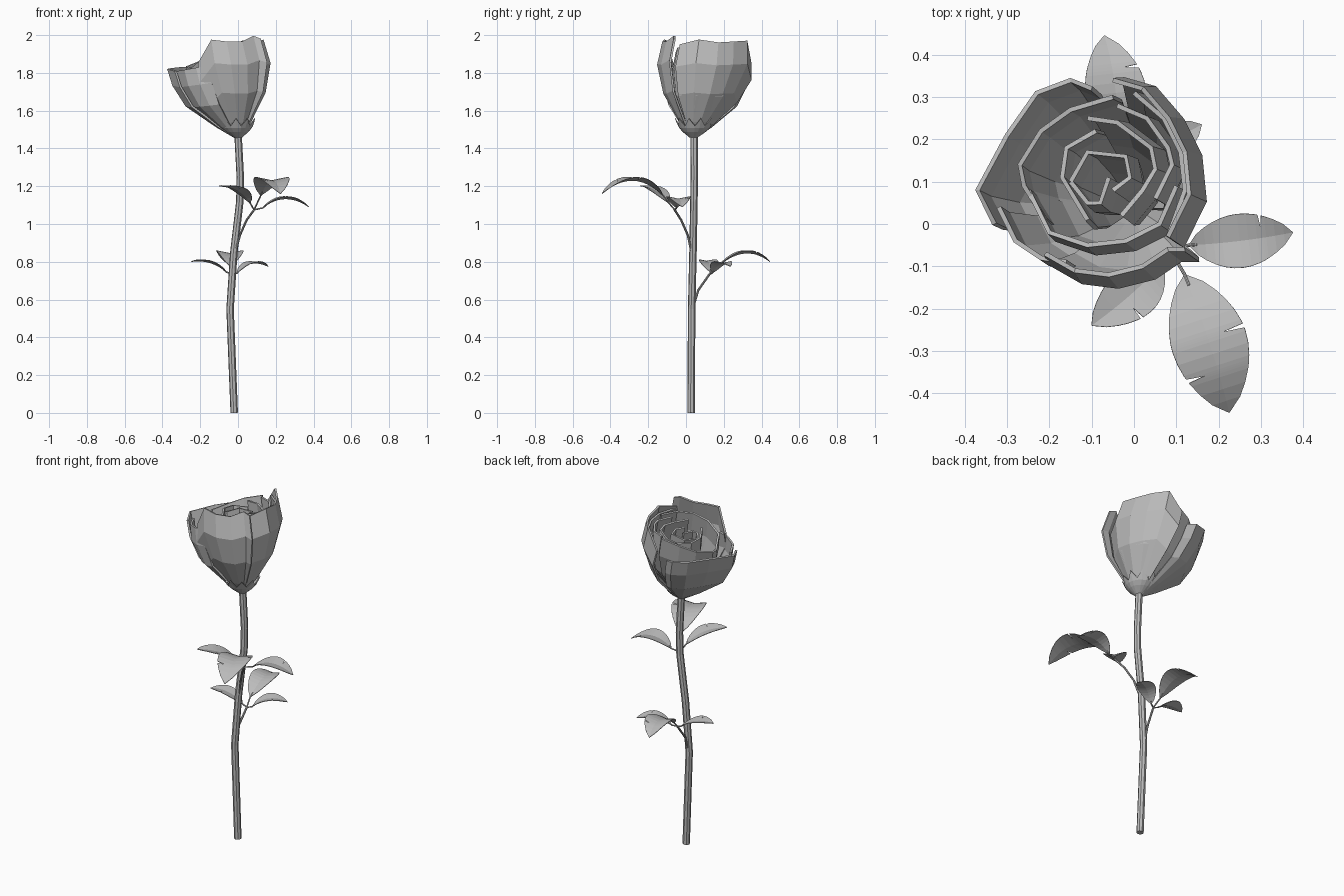
import bpy
import math
from mathutils import Vector

cube = bpy.data.objects.get("Cube")
if cube:
    bpy.data.objects.remove(cube, do_unlink=True)

grey = bpy.data.materials.new("plain_grey")
grey.use_nodes = True
colour = (0.5, 0.5, 0.5, 1)
grey.diffuse_color = colour
grey.node_tree.nodes["Principled BSDF"].inputs["Base Color"].default_value = colour

BASE = Vector((0, 0.04, 1.46))      # where the bloom meets the stem
CENTRE = Vector((-0.09, 0.10, 0))   # middle of the bloom opening


def link(name, data):
    obj = bpy.data.objects.new(name, data)
    bpy.context.collection.objects.link(obj)
    data.materials.append(grey)
    return obj


def grid(name, rows, thickness, closed=False):
    """Skin rows of points into a sheet, then thicken it."""
    n = len(rows[0])
    verts = [p for row in rows for p in row]
    faces = []
    for r in range(len(rows) - 1):
        for c in range(n if closed else n - 1):
            d = (c + 1) % n
            faces.append((r * n + c, r * n + d, (r + 1) * n + d, (r + 1) * n + c))
    mesh = bpy.data.meshes.new(name)
    mesh.from_pydata(verts, [], faces)
    mesh.validate()
    obj = link(name, mesh)
    mod = obj.modifiers.new("thickness", "SOLIDIFY")
    mod.thickness = thickness
    mod.offset = 0


def axis(h):
    """Leaning centre line of the bloom."""
    return Vector((BASE.x + h * (CENTRE.x - BASE.x), BASE.y + h * (CENTRE.y - BASE.y), 0))


def petal(name, rim, heights, belly=1.07):
    """Rim in hundredths, heights spread evenly along it; the cup shape is shared."""
    profile = ((0, 0.06), (0.16, 0.36), (0.46, 0.83), (0.76, belly), (1, 1))
    rows = []
    for h, f in profile:
        row = []
        for i, (x, y) in enumerate(rim):
            s = i / (len(rim) - 1) * (len(heights) - 1)
            k = min(int(s), len(heights) - 2)
            top = heights[k] + (s - k) * (heights[k + 1] - heights[k])
            p = axis(h) + f * (Vector((x / 100, y / 100, 0)) - CENTRE)
            p.z = BASE.z + h * (top - BASE.z)
            row.append(p)
        rows.append(row)
    grid(name, rows, 0.011)


# Outer petals
petal("outer_petal_left", [(-33, 0), (-37, 8), (-30, 21), (-23, 31), (-15, 34), (-10, 32)],
      (1.81, 1.83, 1.83, 1.81), 0.98)
petal("outer_petal_right", [(-5, 34), (2, 32), (8, 25), (12, 17), (13, 7), (8, -3)],
      (1.86, 1.97, 1.965, 1.96, 1.975, 1.95))
petal("outer_petal_front", [(-21, -7), (-14, -11), (-6, -12), (2, -10), (8, -6), (12, -6)],
      (1.85, 1.975, 1.965, 1.965, 1.995, 1.98), 1.06)
petal("outer_petal_front_left", [(-32, 4), (-28, -4), (-22, -8), (-16, -9)],
      (1.81, 1.82, 1.84), 1.0)

# Middle petals
petal("middle_petal_right", [(0, 31), (7, 25), (11, 17), (12, 8), (8, -3)], (1.93, 1.94), 1.03)
petal("middle_petal_front", [(-25, 8), (-20, -2), (-11, -5), (-2, -4), (6, 0), (10, 9)],
      (1.82, 1.93, 1.94), 1.03)
petal("middle_petal_left", [(-5, 30), (-15, 27), (-22, 22), (-27, 14), (-26, 9), (-21, 1)],
      (1.92, 1.84, 1.82), 1.02)
petal("middle_petal_back", [(-4, 28), (3, 25), (8, 18), (9, 14), (5, 6)], (1.92, 1.93), 1.03)

# Inner petals, winding to the heart
petal("inner_petal_right", [(-11, 25), (-4, 24), (4, 18), (5, 13), (2, 8), (-3, 2)],
      (1.89, 1.92))
petal("inner_petal_left", [(-9, 22), (-16, 18), (-17, 11), (-11, 1)], (1.87, 1.89))
petal("heart_petal_back", [(-15, 10), (-11, 17), (-2, 16), (-1, 11), (-5, 8)], (1.87, 1.9))
petal("heart_petal_front", [(-15, 10), (-11, 5), (-8, 5), (-6, 11)], (1.87, 1.88))

# Calyx with a toothed edge
teeth = 20
calyx = []
for h, low, high in ((0, 0.02, 0.02), (0.06, 0.06, 0.06), (0.1, 0.08, 0.08), (0.12, 0.088, 0.105)):
    ring = []
    for i in range(teeth):
        a = i * math.tau / teeth
        tip = i % 2
        lift = 0.04 if tip and high > low else 0
        p = axis(h) + (high if tip else low) * Vector((math.cos(a), math.sin(a), 0))
        p.z = BASE.z + h * 0.5 + lift
        ring.append(p)
    calyx.append(ring)
grid("calyx", calyx, 0.005, closed=True)


def tube(name, points, radius):
    curve = bpy.data.curves.new(name, "CURVE")
    curve.dimensions = "3D"
    curve.bevel_depth = radius
    curve.bevel_resolution = 2
    curve.use_fill_caps = True
    spline = curve.splines.new("POLY")
    spline.points.add(len(points) - 1)
    for point, co in zip(spline.points, points):
        point.co = (*co, 1)
    spline.use_smooth = False
    obj = link(name, curve)
    bpy.ops.object.select_all(action="DESELECT")
    obj.select_set(True)
    bpy.context.view_layer.objects.active = obj
    bpy.ops.object.convert(target="MESH")


# Main stem and the two side branches
tube("stem", [(-0.02, 0.027, 0), (-0.042, 0.03, 0.55), (-0.022, 0.037, 0.85),
              (0.01, 0.042, 1.12), (0.012, 0.044, 1.25), (0, 0.043, 1.48)], 0.02)
upper = Vector((0.085, -0.06, 1.075))
lower = Vector((-0.03, 0.125, 0.735))
tube("upper_branch", [(-0.022, 0.035, 0.82), (0.01, 0.01, 0.94), (0.045, -0.025, 1.02), upper], 0.006)
tube("lower_branch", [(-0.042, 0.035, 0.55), (-0.04, 0.065, 0.65), lower], 0.006)


def leaf(name, node, base, mid, tip, width, notches=()):
    """Arched leaf folded on its midrib; notches are (position, side) with left = 1."""
    base, mid, tip = Vector(base), Vector(mid), Vector(tip)
    control = 2 * mid - (base + tip) / 2
    side = (tip - base).cross(Vector((0, 0, 1))).normalized() * -1
    stations = [(i / 12, 0) for i in range(13)]
    for t, s in notches:
        stations += [(t - 0.015, 0), (t, s), (t + 0.015, 0)]
    rows = []
    for t, s in sorted(stations):
        p = (1 - t) ** 2 * base + 2 * t * (1 - t) * control + t * t * tip
        w = width * max(math.sin(math.pi * t), 0.002) ** 0.7
        row = []
        for edge in (1, 0, -1):
            reach = w * abs(edge) * (0.45 if s and s == edge else 1)
            row.append(p + side * edge * reach + Vector((0, 0, 0.2 * reach)))
        rows.append(row)
    grid(name, rows, 0.003)
    tube(name + "_stalk", [node, base, rows[1][1]], 0.004)


# Upper leaves
leaf("upper_leaf_front", upper, (0.12, -0.12, 1.15), (0.178, -0.28, 1.23), (0.225, -0.445, 1.16),
     0.09, [(0.46, 1), (0.71, -1)])
leaf("upper_leaf_right", upper, (0.13, -0.05, 1.085), (0.25, -0.04, 1.133), (0.375, -0.02, 1.09),
     0.064, [(0.71, 1)])
leaf("upper_leaf_left", upper, (0.065, -0.09, 1.11), (0, -0.16, 1.175), (-0.1, -0.24, 1.2),
     0.062, [(0.62, 1)])

# Lower leaves
leaf("lower_leaf_back", lower, (-0.04, 0.17, 0.775), (-0.043, 0.31, 0.845), (-0.07, 0.445, 0.8),
     0.072, [(0.71, -1)])
leaf("lower_leaf_right", lower, (-0.005, 0.14, 0.74), (0.07, 0.185, 0.79), (0.16, 0.235, 0.775),
     0.05, [(0.62, -1)])
leaf("lower_leaf_left", lower, (-0.06, 0.13, 0.745), (-0.15, 0.12, 0.795), (-0.25, 0.1, 0.8),
     0.05, [(0.62, 1)])
